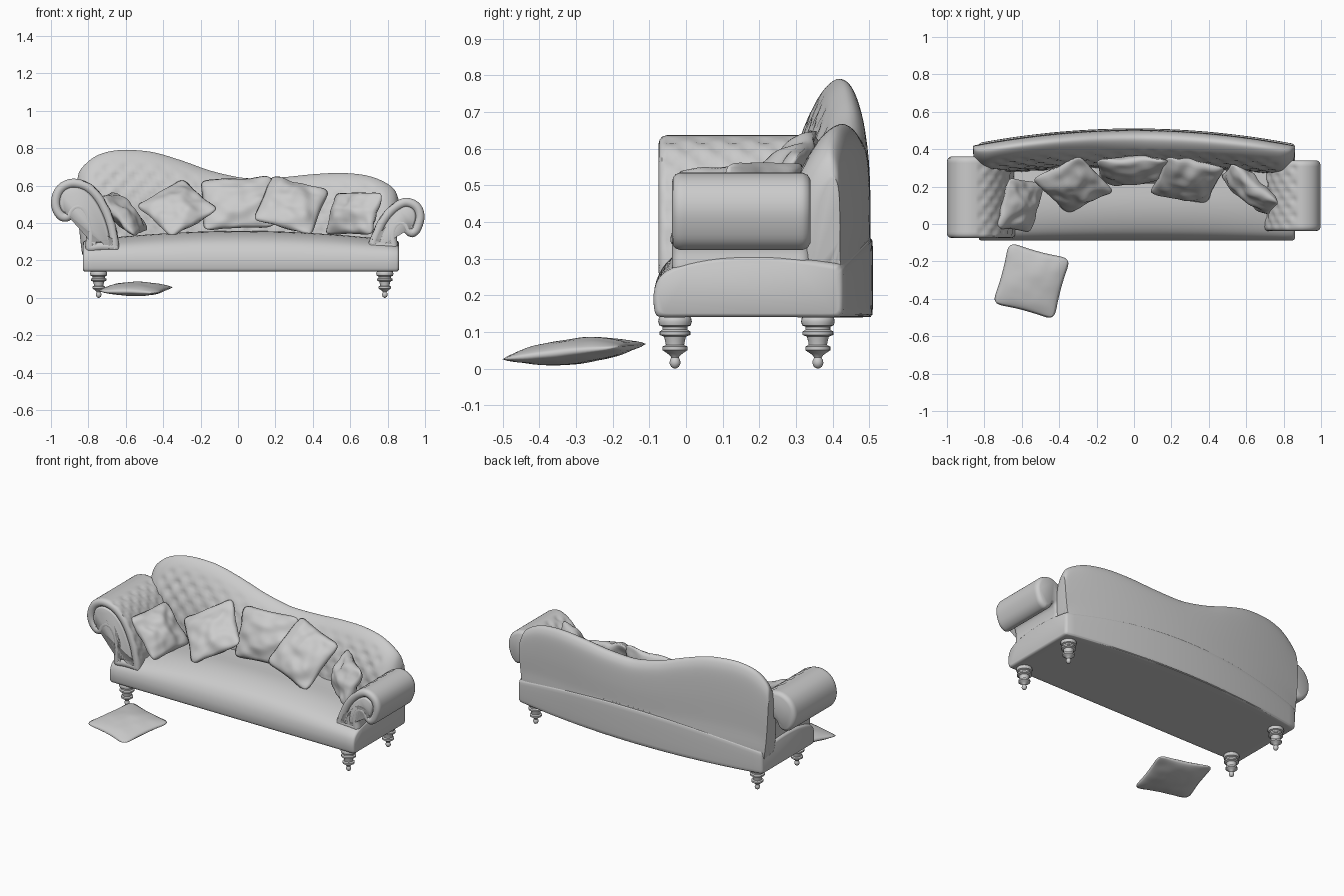
import bpy, bmesh, math
from mathutils import Vector, Matrix, noise

if "Cube" in bpy.data.objects:
    bpy.data.objects.remove(bpy.data.objects["Cube"])


def finish(name, bm, angle=50):
    bmesh.ops.recalc_face_normals(bm, faces=bm.faces[:])
    me = bpy.data.meshes.new(name)
    bm.to_mesh(me)
    bm.free()
    ob = bpy.data.objects.new(name, me)
    bpy.context.collection.objects.link(ob)
    bpy.ops.object.select_all(action='DESELECT')
    ob.select_set(True)
    bpy.context.view_layer.objects.active = ob
    bpy.ops.object.shade_smooth_by_angle(angle=math.radians(angle))
    return ob


def smooth(pts, n, closed=False):
    """Catmull-Rom path through 2D points, n samples per span."""
    p = [Vector(q) for q in pts]
    m = len(p)
    get = (lambda i: p[i % m]) if closed else (lambda i: p[max(0, min(m - 1, i))])
    out = []
    for i in range(m if closed else m - 1):
        a, b, c, d = (get(i + k) for k in (-1, 0, 1, 2))
        for j in range(n):
            t = j / n
            out.append(0.5 * (2 * b + (c - a) * t + (2 * a - 5 * b + 4 * c - d) * t * t
                              + (3 * b - a - 3 * c + d) * t ** 3))
    return out if closed else out + [p[-1]]


def loft(name, rings, angle=50):
    """Skin closed rings and cap both ends."""
    bm = bmesh.new()
    vs = [[bm.verts.new(c) for c in r] for r in rings]
    n = len(vs[0])
    for a, b in zip(vs, vs[1:]):
        for i in range(n):
            bm.faces.new((a[i], a[(i + 1) % n], b[(i + 1) % n], b[i]))
    bm.faces.new(vs[0])
    bm.faces.new(vs[-1])
    return finish(name, bm, angle)


def tuft(u, v, step=0.1):
    """Button dimples on a staggered grid, 0..1."""
    best = 9
    for off in (0, 0.5):
        du = (u / step - off) - round(u / step - off)
        dv = (v / step - off) - round(v / step - off)
        best = min(best, du * du + dv * dv)
    return math.exp(-best / 0.05)


def back_y(x):
    return 0.42 + 0.083 * (1 - min(1, (x / 0.86) ** 2))


# Seat and base in one bowed body with a crowned top
rings = []
X0, X1 = -0.83, 0.86
stations = [(X0, 0.012), (X0 + 0.004, 0.004), (X0 + 0.014, 0)]
stations += [(X0 + 0.014 + (X1 - X0 - 0.028) * i / 40, 0) for i in range(1, 40)]
stations += [(X1 - 0.014, 0), (X1 - 0.004, 0.004), (X1, 0.012)]
for x, e in stations:
    yb = back_y(x) + 0.007
    c = 1 - min(1, ((x - 0.015) / 0.845) ** 2)
    sec = [(yb, 0.165), (yb - 0.006, 0.145), (yb - 0.025, 0.14), (0.3, 0.14), (0.15, 0.14), (0, 0.14),
           (-0.06, 0.14), (-0.08, 0.145), (-0.087, 0.165), (-0.088, 0.205),
           (-0.075, 0.245 + 0.01 * c), (-0.04, 0.272 + 0.03 * c), (0.03, 0.292 + 0.045 * c),
           (0.12, 0.303 + 0.052 * c), (0.25, 0.303 + 0.052 * c),
           (yb - 0.03, 0.285 + 0.08 * c), (yb - 0.007, 0.275 + 0.08 * c), (yb, 0.25 + 0.08 * c)]
    rings.append([(x, 0.18 + (q.x - 0.18) * (1 - e / 0.28), 0.22 + (q.y - 0.22) * (1 - e / 0.09))
                  for q in smooth(sec, 3, True)])
loft("seat_base", rings)

# Backrest: serpentine top line, thick sloped section, tufted front
top_line = [(-0.86, 0.61), (-0.85, 0.67), (-0.81, 0.72), (-0.75, 0.762), (-0.67, 0.785), (-0.58, 0.79),
            (-0.45, 0.777), (-0.3, 0.733), (-0.15, 0.68), (0, 0.645), (0.1, 0.638), (0.25, 0.645),
            (0.4, 0.66), (0.55, 0.667), (0.68, 0.655), (0.77, 0.625), (0.835, 0.58), (0.86, 0.52)]
# section points: depth fraction from the rear face, height fraction
section = smooth([(0, 0), (0, 0.3), (0, 0.6), (0.03, 0.84), (0.1, 0.95), (0.22, 1.0), (0.38, 0.975),
                  (0.57, 0.89), (0.76, 0.75), (0.92, 0.56), (1, 0.3), (1, 0.06), (0.8, 0), (0.4, 0)], 6, True)
rings = []
for p in smooth(top_line, 6):
    x, zt, zb = p.x, p.y, 0.24
    k = max(0, (abs(x) - 0.77) / 0.09)
    depth = (0.2 - 0.04 * (x / 0.86) ** 2) * (0.45 + 0.55 * math.sqrt(max(0, 1 - k * k)))
    ring = []
    for s in section:
        z = zb + (zt - zb) * s.y
        y = back_y(x) - depth * s.x
        w = max(0, min(1, (s.x - 0.5) * 4)) * max(0, min(1, (0.8 - abs(x)) * 12))
        y += 0.014 * w * tuft(x, z)
        ring.append((x * (1 - 0.03 * max(0, 1 - s.y) ** 2), y, z))
    rings.append(ring)
loft("backrest", rings)


# Scroll arms: outline swept along y, grooved front panel, tufted inner face
def arm(name, pts, side, y0, y1):
    out = smooth(pts, 5, True)
    n = len(out)
    normals, arc, s = [], [], 0
    for i in range(n):
        t = (out[(i + 1) % n] - out[i - 1]).normalized()
        normals.append(Vector((t.y, -t.x)) * side)
        arc.append(s)
        s += (out[(i + 1) % n] - out[i]).length
    rows = [(0.055, y0 + 0.002), (0.052, y0 + 0.004), (0.046, y0 + 0.014), (0.04, y0 + 0.004),
            (0.024, y0), (0.012, y0 + 0.003), (0.004, y0 + 0.01), (0, y0 + 0.022)]
    rows += [(0, y0 + 0.022 + (y1 - y0 - 0.044) * i / 32) for i in range(1, 32)]
    rows += [(0, y1 - 0.022), (0.006, y1 - 0.008), (0.02, y1)]
    rings = []
    for e, y in rows:
        ring = []
        for q, nn, a in zip(out, normals, arc):
            w = 1 if (e == 0 and nn.x * side < -0.35 and nn.y > 0.05 and q.y > 0.3) else 0
            r = q - nn * (e + 0.01 * w * tuft(a, y, 0.085))
            ring.append((r.x, y, r.y))
        rings.append(ring)
    loft(name, rings)


arm("left_arm", [(-0.81, 0.25), (-0.812, 0.34), (-0.825, 0.42), (-0.85, 0.462), (-0.873, 0.45),
                 (-0.888, 0.422), (-0.917, 0.407), (-0.955, 0.415), (-0.988, 0.455), (-1.0, 0.51),
                 (-0.985, 0.572), (-0.945, 0.617), (-0.88, 0.637), (-0.80, 0.617), (-0.735, 0.56),
                 (-0.685, 0.475), (-0.65, 0.375), (-0.635, 0.27), (-0.65, 0.25), (-0.73, 0.25)],
    -1, -0.075, 0.36)
arm("right_arm", [(0.85, 0.26), (0.85, 0.32), (0.858, 0.362), (0.874, 0.375), (0.888, 0.35), (0.91, 0.33),
                  (0.94, 0.325), (0.975, 0.355), (0.997, 0.425), (0.985, 0.485), (0.945, 0.523),
                  (0.885, 0.533), (0.815, 0.495), (0.755, 0.425), (0.715, 0.34), (0.695, 0.275),
                  (0.71, 0.258), (0.78, 0.258)],
    1, -0.038, 0.34)

# Turned legs with ball tips
profile = [(0.03, 0.15), (0.044, 0.138), (0.046, 0.128), (0.043, 0.118), (0.034, 0.114), (0.034, 0.106),
           (0.042, 0.101), (0.042, 0.092), (0.03, 0.087), (0.026, 0.072), (0.025, 0.064), (0.034, 0.06),
           (0.034, 0.05), (0.022, 0.042), (0.014, 0.036), (0.01, 0.03), (0.014, 0.023), (0.015, 0.014),
           (0.011, 0.005), (0.003, 0)]
for side, lx in (("left", -0.745), ("right", 0.785)):
    for end, ly in (("front", -0.03), ("back", 0.36)):
        loft(f"{end}_{side}_leg",
             [[(lx + r * math.cos(a * math.pi / 12), ly + r * math.sin(a * math.pi / 12), z)
               for a in range(24)] for r, z in profile], 40)


# Cushions: pinched pillows with a few soft wrinkles
def cushion(name, loc, size, normal, roll=0, seed=0, wrinkle=0.014):
    w, h, t = size
    bm = bmesh.new()
    for s in (1, -1):
        g = bmesh.ops.create_grid(bm, x_segments=26, y_segments=26, size=1)
        for v in g["verts"]:
            u, q = v.co.x, v.co.y
            bulge = max(0, (1 - u * u) * (1 - q * q)) ** 0.6
            wave = noise.noise(Vector((u * 1.8 + seed, q * 1.8, seed * 1.7)))
            fold = noise.noise(Vector((u * 2.4, q * 2.4 + seed, s * 3.1)))
            pu = u * (1 - 0.07 * (1 - q * q) - 0.1 * u * u * q ** 8)
            pq = q * (1 - 0.07 * (1 - u * u) - 0.1 * q * q * u ** 8)
            v.co = (pu * w / 2, pq * h / 2,
                    s * (t / 2 * bulge + wrinkle * fold * min(1, 2 * bulge)) + wrinkle * wave)
    bmesh.ops.remove_doubles(bm, verts=bm.verts[:], dist=0.0005)
    n = Vector(normal).normalized()
    ref = Vector((0, 1, 0)) if n.z > 0.9 else Vector((0, 0, 1))
    up = (ref - n * ref.dot(n)).normalized()
    rot = Matrix((up.cross(n), up, n)).transposed().to_4x4()
    ob = finish(name, bm, 180)
    ob.matrix_world = Matrix.Translation(loc) @ rot @ Matrix.Rotation(math.radians(roll), 4, 'Z')


cushion("left_arm_cushion", (-0.61, 0.10, 0.45), (0.29, 0.29, 0.11), (0.7, -0.25, 0.65), 8, 1)
cushion("left_back_cushion", (-0.325, 0.21, 0.48), (0.33, 0.33, 0.12), (-0.05, -0.7, 0.7), 40, 2)
cushion("middle_cushion", (0.0, 0.285, 0.505), (0.4, 0.31, 0.11), (0, -0.9, 0.4), 3, 3)
cushion("right_back_cushion", (0.285, 0.235, 0.495), (0.34, 0.34, 0.12), (0.05, -0.78, 0.62), -20, 4)
cushion("right_arm_cushion", (0.62, 0.185, 0.45), (0.34, 0.25, 0.12), (-0.6, -0.7, 0.35), 0, 5)
cushion("floor_cushion", (-0.548, -0.305, 0.047), (0.35, 0.35, 0.07), (0, -0.1, 1), -15, 6, 0.003)
